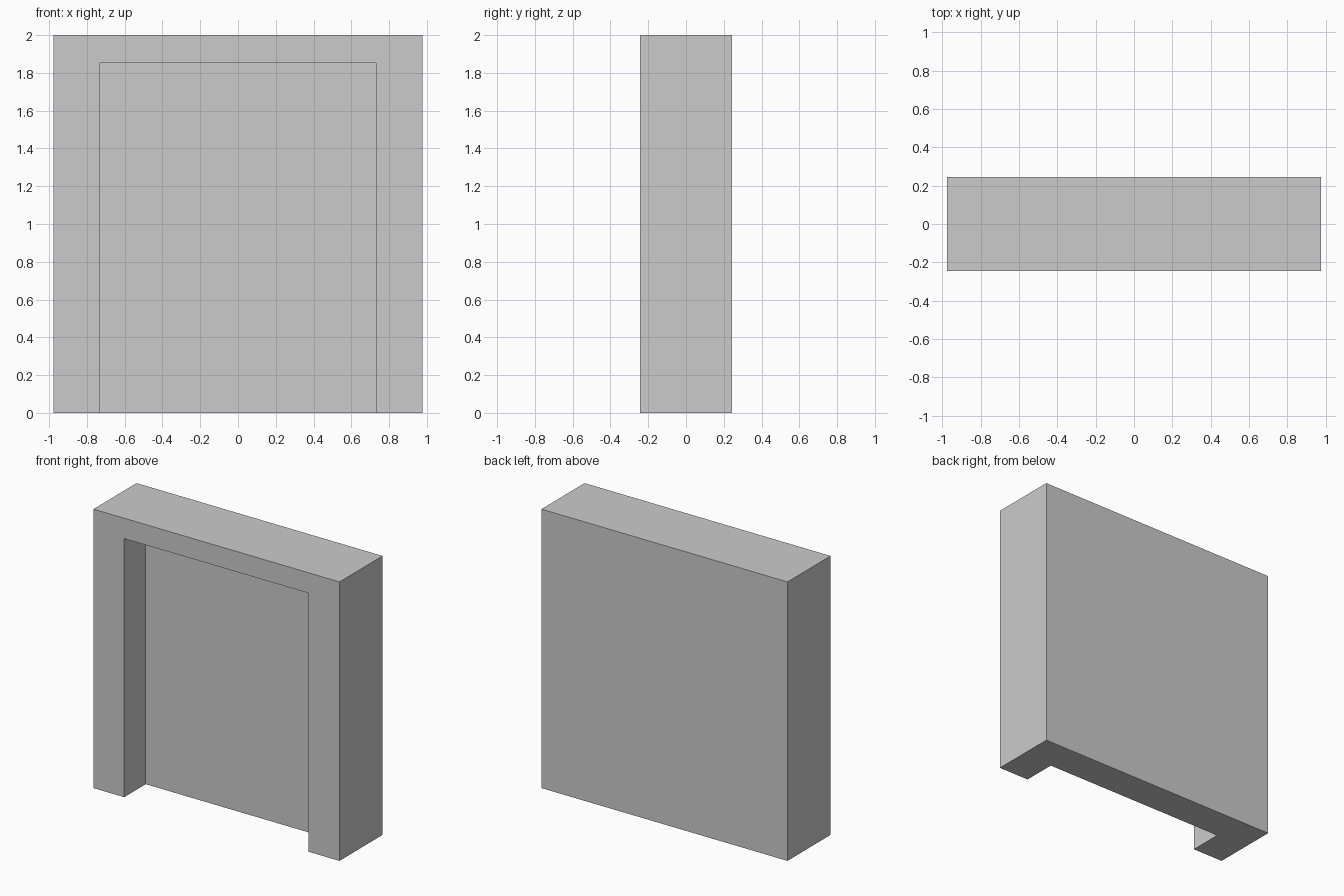
import bpy

if "Cube" in bpy.data.objects:
    bpy.data.objects.remove(bpy.data.objects["Cube"])

U = 1 / 4.1                 # base module: 8 wide, 8.2 high, 2 deep
W, D, H = 8 * U, 2 * U, 2.0
OPEN_W, OPEN_H = 6 * U, H - 0.6 * U


def box(name, x, y, z):
    """Box spanning the given (min, max) ranges."""
    bpy.ops.mesh.primitive_cube_add(size=1)
    ob = bpy.context.object
    ob.name = name
    for v in ob.data.vertices:
        v.co = [r[0] if c < 0 else r[1] for c, r in zip(v.co, (x, y, z))]
    return ob


# Solid surround block
surround = box("recessed_surround", (-W / 2, W / 2), (-D / 2, D / 2), (0, H))

# Recess open at the front and bottom, half the depth
cutter = box("recess_cutter", (-OPEN_W / 2, OPEN_W / 2), (-D, 0), (-0.2, OPEN_H))

cut = surround.modifiers.new("recess", 'BOOLEAN')
cut.operation = 'DIFFERENCE'
cut.solver = 'EXACT'
cut.object = cutter

# Apply the cut and discard the cutter
bpy.context.view_layer.objects.active = surround
bpy.ops.object.modifier_apply(modifier=cut.name)
bpy.data.objects.remove(cutter)
